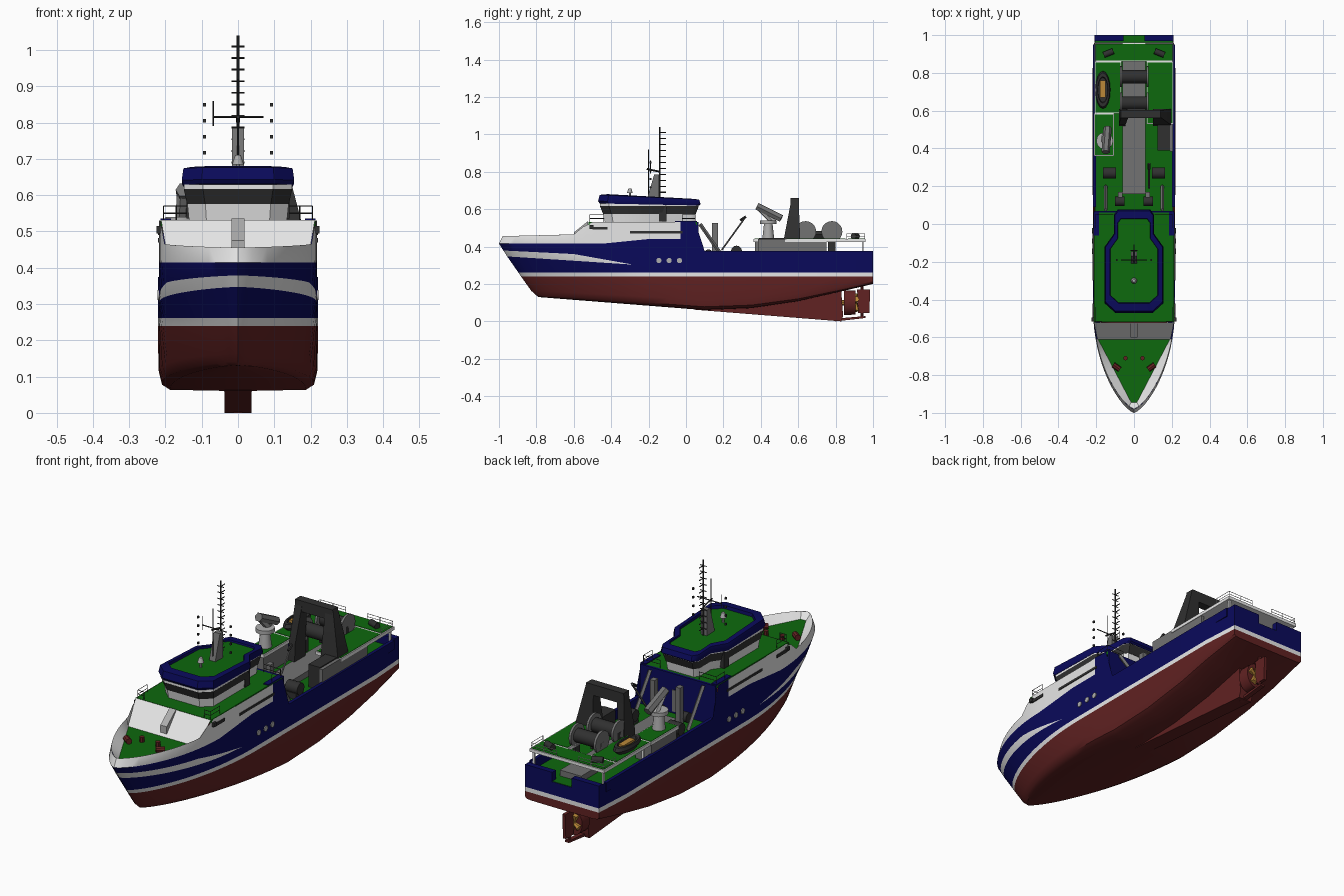
import bpy, bmesh, math
from mathutils import Vector

if "Cube" in bpy.data.objects:
    bpy.data.objects.remove(bpy.data.objects["Cube"])

def material(name, *rgb):
    m = bpy.data.materials.new(name)
    m.use_nodes = True
    m.diffuse_color = m.node_tree.nodes["Principled BSDF"].inputs["Base Color"].default_value = (*rgb, 1)
    return m

RED, WHITE = material("hull red", .12, .016, .016), material("white", .8, .8, .8)
BLUE, GREEN = material("navy blue", .003, .003, .105), material("deck green", .004, .14, .004)
DARK, GREY = material("dark grey", .03, .03, .03), material("mid grey", .17, .17, .17)
LIGHT, GOLD = material("light grey", .42, .42, .42), material("bronze", .5, .25, .04)

def build(name, verts, faces, mats, idx=None):
    me = bpy.data.meshes.new(name)
    me.from_pydata(verts, [], faces)
    for m in mats:
        me.materials.append(m)
    if idx:
        me.polygons.foreach_set("material_index", idx)
    bm = bmesh.new()
    bm.from_mesh(me)
    bmesh.ops.remove_doubles(bm, verts=bm.verts, dist=.0004)
    bmesh.ops.recalc_face_normals(bm, faces=bm.faces)
    bm.to_mesh(me)
    bm.free()
    me.shade_smooth()
    me.set_sharp_from_angle(angle=math.radians(38))
    bpy.context.collection.objects.link(bpy.data.objects.new(name, me))

def loft(name, rings, mats):
    """Join closed rings; one material per band, then the end caps."""
    n, verts, faces, idx = len(rings[0]), sum(rings, []), [], []
    for k in range(len(rings) - 1):
        for i in range(n):
            j = (i + 1) % n
            faces.append((k*n + i, k*n + j, k*n + n + j, k*n + n + i))
            idx.append(min(k, len(mats) - 1))
    faces += [tuple(range(n)), tuple(range(len(verts) - n, len(verts)))]
    build(name, verts, faces, mats, idx + [0, len(mats) - 1])

def box(name, x0, x1, y0, y1, z0, z1, m):
    loft(name, [[(x0, y0, z), (x1, y0, z), (x1, y1, z), (x0, y1, z)] for z in (z0, z1)], [m])

def rod(name, p, q, r, m, n=8, r2=None):
    p, q = Vector(p), Vector(q)
    rot = (q - p).to_track_quat('Z', 'Y')
    circle = [Vector((math.cos(math.tau*i/n), math.sin(math.tau*i/n), 0)) for i in range(n)]
    loft(name, [[tuple(c + rot @ v*s) for v in circle] for c, s in ((p, r), (q, r2 or r))], [m])

def side_prism(name, pts, half, m):
    loft(name, [[(x, y, z) for y, z in pts] for x in (-half, half)], [m])

def rail(name, pts, h, m):
    for a, b in zip(map(Vector, pts), map(Vector, pts[1:])):
        n, up = max(1, round((b - a).length/.07)), Vector((0, 0, h))
        for f in (.5, 1):
            rod(name + "_bar", a + up*f, b + up*f, .0016, m, 4)
        for i in range(n + 1):
            rod(name + "_post", a.lerp(b, i/n), a.lerp(b, i/n) + up, .0016, m, 4)

def interp(v, table):
    for (a, fa), (b, fb) in zip(table, table[1:]):
        if v <= b:
            return fa + (fb - fa)*max(0, (v - a)/(b - a))
    return table[-1][1]

# Hull: rows of heights from keel to rail, lofted along stations
def stem(z):
    return interp(z, [(.13, -.79), (.17, -.835), (.415, -1), (.455, -.98), (.53, -.95)])

def breadth(y, z):
    s = min(1, max(0, (y - stem(z))/interp(z, [(.13, .85), (.42, .55)])))
    return interp(y, [(-.4, .217), (.8, .22), (1, .208)])*(1 - (1 - s)**2)**.72

KEEL = [(-.79, .13), (.1, .06), (.35, .07), (.6, .107), (.8, .153), (1, .2)]
WALL_TOP = [(-1, .455), (-.6, .465), (-.52, .53), (.05, .53), (.1, .375)]
LINES = [[(-1, .24), (1, .24)], [(-1, .262), (1, .262)], [(-1, .35), (-.6, .324), (-.28, .303)],
         [(-1, .38), (-.6, .36), (-.28, .303)],
         [(-1, .415), (-.45, .415), (-.2, .44), (.05, .44), (.1, .375)], WALL_TOP]
rows = [(lambda y, f=f: interp(y, KEEL)*(1 - f) + .24*f, w) for f, w in ((0, 0), (.02, .86), (.1, .96), (.3, 1))]
rows += [(lambda y, t=t: interp(y, t), 1) for t in LINES]
BOW, AFT = 18, [-.2, -.1, -.03, .05, .1, .35, .6, .8, .92, 1]
BAND = [0, 0, 0, 0, 1, 2, 1, 2, 1]
verts, faces, idx, R = [], [], [], len(rows)
for side in (1, -1):
    for i in range(BOW + 1 + len(AFT)):
        for height, w in rows:
            y0 = stem(height(-1))
            y = y0 + (-.28 - y0)*(i/BOW)**1.5 if i <= BOW else AFT[i - BOW - 1]
            verts.append((side*w*breadth(y, height(-1)), y, height(y)))
S = len(verts)//2
for j in range(R - 1):
    for a in [half + i*R + j for half in (0, S) for i in range(S//R - 1)]:
        faces.append((a, a + 1, a + R + 1, a + R))
        idx.append(2 if j == 8 and verts[a][1] > -.05 else BAND[j])
    if j < 7:  # transom, left open above the stern sill
        a = S - R + j
        faces.append((a, a + 1, a + S + 1, a + S))
        idx.append(BAND[j])
build("hull", verts, faces, [RED, WHITE, BLUE], idx)

# Skeg, rudder, nozzle and propeller
side_prism("skeg", [(.05, .062), (.83, 0), (.84, .03), (.83, .165), (.5, .11)], .037, RED)
side_prism("rudder_shoe", [(.8, 0), (.96, .018), (.96, .028), (.8, .015)], .012, RED)
side_prism("rudder", [(.92, .045), (.98, .045), (.985, .17), (.915, .17)], .008, RED)
rod("rudder_stock", (0, .94, .02), (0, .94, .2), .008, RED)
loft("nozzle", [[(.75*r*math.cos(a*math.pi/12), y, .1 + r*math.sin(a*math.pi/12)) for a in range(24)]
                for r, y in ((.056, .905), (.064, .905), (.066, .845), (.056, .845))], [RED])
rod("propeller_hub", (0, .82, .1), (0, .915, .1), .014, GOLD)
for a in (.4, 1.97, 3.54, 5.11):
    rod("propeller_blade", (0, .905, .1), (.038*math.cos(a), .91, .1 + .048*math.sin(a)), .008, GOLD, 6, .017)

# Foredeck with sloping bulwark lining, decks and deckhouse walls
ys = [-.965 + .355*i/10 for i in range(11)]
inner = [(.015 + .175*i/10, y + .02*(1 - i/10)) for i, y in enumerate(ys)]
loft("foredeck", [[(x, y, z) for x, y in inner + [(-x, y) for x, y in inner[::-1]]] for z in (.41, .425)], [GREEN])
for s in (1, -1):
    lining = [(s*x, y, .424) for x, y in inner] + [(s*breadth(y, .455), y, interp(y, WALL_TOP)) for y in ys]
    build("bulwark_lining", lining, [(i, i + 1, i + 12, i + 11) for i in range(10)], [WHITE])
tip = breadth(ys[0], .455)
build("bow_lining", [(-.015, -.945, .424), (.015, -.945, .424), (tip, ys[0], .455), (0, -.98, .455),
                     (-tip, ys[0], .455)], [(0, 1, 2, 3, 4)], [WHITE])
box("main_deck", -.207, .207, .05, .998, .31, .33, GREEN)
box("stern_sill", -.208, .208, .99, 1, .3, .328, BLUE)
box("boat_deck", -.213, .213, -.52, .06, .515, .531, GREEN)
build("house_front", [(-.193, -.615, .42), (.193, -.615, .42), (.212, -.522, .531), (-.212, -.522, .531)],
      [(0, 1, 2, 3)], [WHITE])
side_prism("front_companionway", [(-.6, .43), (-.6, .475), (-.525, .535), (-.525, .43)], .018, LIGHT)
box("house_back", -.213, .213, .055, .068, .33, .531, BLUE)
box("back_door", -.03, .03, .067, .072, .34, .45, GREY)

# Paired parts: bulwarks, windows, rails, bow gear and deck winches
for s in (1, -1):
    for name, x0, x1, y0, y1, z0, z1, m in (
            ("bulwark", .2, .217, .09, .95, .33, .376, BLUE), ("transom_wing", .055, .208, .97, 1, .3, .376, BLUE),
            ("deck_wing", .185, .214, -.06, .06, .53, .536, BLUE), ("lamp", .2, .225, -.515, -.495, .495, .515, DARK),
            ("long_window", .212, .221, -.3, -.02, .47, .482, DARK),
            ("short_window", .212, .221, -.5, -.42, .49, .505, DARK),
            ("winch_base", .1, .16, .24, .3, .33, .36, DARK), ("gallow_post", .06, .085, .14, .17, .33, .525, GREY),
            ("side_door", .114, .142, -.145, -.105, .535, .62, DARK),
            ("front_stanchion", .19, .2, .62, .63, .33, .43, WHITE),
            ("rear_stanchion", .19, .2, .94, .95, .33, .43, WHITE)):
        box(name, min(s*x0, s*x1), max(s*x0, s*x1), y0, y1, z0, z1, m)
    for y in (-.145, -.09, -.035):
        rod("porthole", (s*.21, y, .325), (s*.222, y, .325), .014, LIGHT, 16)
    rail("boat_deck_rail", [(s*.17, -.515, .53), (s*.205, -.515, .53), (s*.205, -.44, .53)], .04, DARK)
    rail("aft_deck_rail", [(s*.205, -.02, .53), (s*.205, .05, .53), (s*.11, .05, .53)], .04, DARK)
    rail("stern_rail", [(s*.205, .86, .44), (s*.205, .955, .44), (s*.06, .955, .44)], .03, WHITE)
    rod("bow_winch", (s*.075, -.77, .44), (s*.11, -.745, .44), .015, RED)
    rod("bollard", (s*.045, -.71, .42), (s*.045, -.71, .45), .012, RED)
    rod("trawl_winch", (s*.095, .27, .375), (s*.165, .27, .375), .03, DARK, 12)
    rod("small_winch", (s*.05, .12, .36), (s*.1, .12, .36), .025, DARK, 10)
    rod("stern_winch", (s*.11, .915, .455), (s*.16, .895, .455), .016, DARK, 10)
    rod("stair", (s*.15, .2, .34), (s*.15, .075, .52), .01, GREY, 4)
    for z in (.712, .756, .8, .844):
        box("signal_lamp", s*.092 - .004, s*.092 + .004, -.195, -.185, z, z + .01, DARK)

# Wheelhouse: nested octagonal rings with a raised roof rim
edge = [(.1, -.47), (.155, -.42), (.155, -.12), (.105, -.05), (.105, .05), (.085, .078)]

def ring(scale, z, tilt=0):
    return [(x*scale, -.19 + (y + .19)*scale, z - (y + .2)*tilt) for x, y in edge + [(-x, y) for x, y in edge[::-1]]]

loft("wheelhouse_base", [ring(.87, .53), ring(.9, .577)], [WHITE])
loft("wheelhouse_windows", [ring(.905, .575), ring(.965, .617)], [DARK])
loft("window_header", [ring(.96, .615), ring(.96, .63)], [WHITE])
loft("wheelhouse_roof", [ring(.97, .625, .02), ring(1, .635, .03), ring(.97, .664, .045),
                         ring(.82, .668, .045), ring(.81, .656, .03)], [BLUE, BLUE, BLUE, BLUE, GREEN])
rod("dome_post", (0, -.3, .65), (0, -.3, .69), .006, LIGHT)
rod("radar_dome", (0, -.3, .685), (0, -.3, .71), .016, LIGHT, 12, .008)

# Mast, rungs, radar bar and aerials
side_prism("mast_base", [(-.21, .65), (-.145, .65), (-.145, .785), (-.17, .785)], .017, GREY)
rod("mast_pole", (0, -.14, .65), (0, -.14, 1.04), .004, DARK)
for z in [.69 + .032*k for k in range(11)]:
    rod("mast_rung", (0, -.14, z), (0, -.108, z), .003, DARK, 4)
    rod("mast_crossbar", (-.018, -.14, z), (.018, -.14, z), .0025, DARK, 4)
rod("radar_bar", (-.07, -.19, .815), (.07, -.19, .815), .003, DARK, 4)
rod("radar_support", (0, -.14, .8), (0, -.21, .815), .005, DARK, 4)
rod("whip_aerial", (-.068, -.19, .79), (-.068, -.19, .86), .002, DARK, 4)
rod("rear_aerial", (0, -.2, .66), (0, -.2, .92), .003, DARK, 4)

# Stern working deck with white edged plates and a central trawl way
box("trawl_way", -.06, .06, .16, .93, .33, .36, GREY)
for name, x0, x1, y0, y1 in (("stern_deck", -.21, .21, .86, .96), ("port_deck", .065, .21, .53, .86),
                             ("boat_platform", -.21, -.065, .585, .86), ("crane_platform", -.213, -.105, .36, .585)):
    box(name + "_edge", x0, x1, y0, y1, .425, .441, WHITE)
    box(name, x0 + .006, x1 - .006, y0 + .006, y1 - .006, .44, .443, GREEN)
box("side_casing", .19, .207, .385, .75, .33, .44, GREY)
box("crane_casing", -.205, -.115, .37, .57, .33, .426, GREY)
box("deck_locker", .125, .19, .39, .53, .33, .445, DARK)

# Gantry with tapering legs, net drums, crane, workboat and derrick
for a0, a1, b0, b1 in ((.1, .195, .1, .14), (-.08, -.045, -.07, -.03)):
    loft("gantry_leg", [[(x0, y0, z), (x1, y0, z), (x1, y1, z), (x0, y1, z)] for x0, x1, y0, y1, z in
                        ((a0, a1, .52, .61, .36), (a0, a1, .525, .61, .45), (b0, b1, .565, .602, .66))], [DARK])
box("gantry_beam", -.07, .14, .56, .604, .605, .66, DARK)
for y in (.64, .78):
    rod("net_drum", (-.07, y, .48), (.075, y, .48), .035, DARK, 14)
    for x in (-.075, .065):
        rod("drum_flange", (x, y, .48), (x + .012, y, .48), .056, GREY, 20)
        box("drum_stand", x, x + .012, y - .02, y + .02, .36, .48, DARK)
rod("crane_base", (-.155, .44, .44), (-.155, .44, .53), .032, LIGHT, 12, .022)
rod("crane_head", (-.155, .44, .52), (-.155, .44, .54), .045, LIGHT, 12)
rod("crane_arm", (-.155, .47, .53), (-.15, .39, .61), .018, LIGHT, 6)
rod("crane_jib", (-.15, .38, .615), (-.14, .51, .55), .022, GREY, 6)
loft("workboat", [[(-.165 + .04*r*math.cos(a*math.pi/8), .71 + .1*r*math.sin(a*math.pi/8), z) for a in range(16)]
                  for r, z in ((.7, .443), (1, .465), (.9, .482), (.7, .482), (.65, .47))], [DARK])
box("workboat_seat", -.18, -.15, .67, .76, .468, .483, GOLD)
rod("derrick", (.08, .19, .38), (.08, .32, .56), .005, GREY, 6)
rod("derrick_tip", (.08, .29, .54), (.08, .32, .56), .008, DARK, 6)
